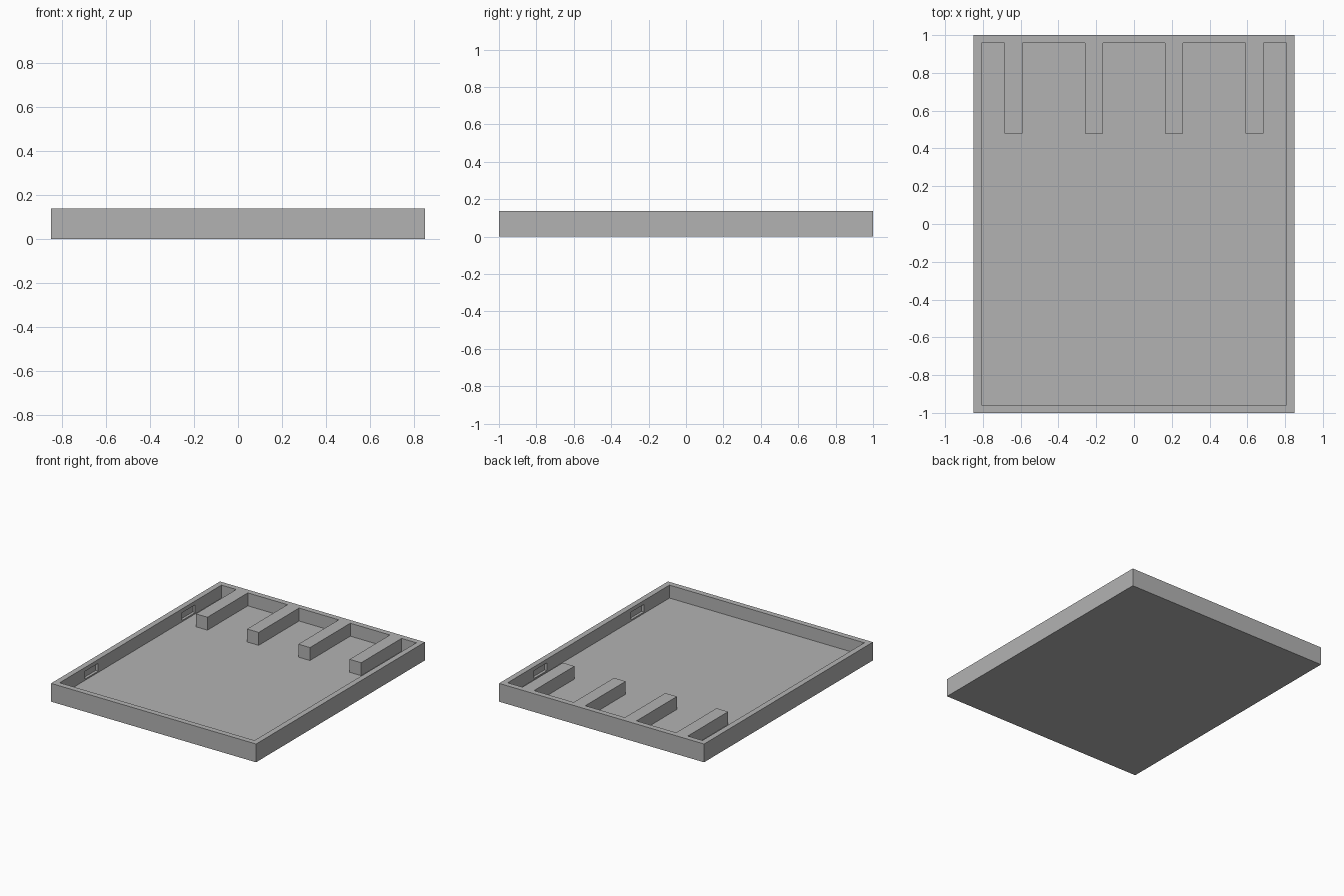
import bpy
import bmesh

WIDTH, LENGTH, HEIGHT = 1.70, 2.0, 0.137
WALL, FLOOR = 0.042, 0.04
RIB_WIDTH, RIB_END = 0.096, 0.48
RIB_SPACING = WIDTH / 4

cube = bpy.data.objects.get("Cube")
if cube:
    bpy.data.objects.remove(cube, do_unlink=True)

grey = bpy.data.materials.new("plain_grey")
grey.use_nodes = True
colour = (0.45, 0.45, 0.45, 1)
grey.diffuse_color = colour
grey.node_tree.nodes["Principled BSDF"].inputs["Base Color"].default_value = colour


def prism(name, outline, bottom, top):
    """Extrude a flat outline upwards into a closed solid."""
    bm = bmesh.new()
    face = bm.faces.new([bm.verts.new((x, y, bottom)) for x, y in outline])
    result = bmesh.ops.extrude_face_region(bm, geom=[face])
    verts = [v for v in result["geom"] if isinstance(v, bmesh.types.BMVert)]
    bmesh.ops.translate(bm, verts=verts, vec=(0, 0, top - bottom))
    bmesh.ops.recalc_face_normals(bm, faces=bm.faces)
    mesh = bpy.data.meshes.new(name)
    bm.to_mesh(mesh)
    bm.free()
    mesh.materials.append(grey)
    obj = bpy.data.objects.new(name, mesh)
    bpy.context.collection.objects.link(obj)
    return obj


def rectangle(x0, x1, y0, y1):
    return [(x0, y0), (x1, y0), (x1, y1), (x0, y1)]


def cut(target, cutter):
    """Subtract the cutter and discard it."""
    mod = target.modifiers.new("cut", "BOOLEAN")
    mod.operation = "DIFFERENCE"
    mod.solver = "EXACT"
    mod.object = cutter
    cutter.hide_render = True
    bpy.context.view_layer.objects.active = target
    bpy.ops.object.modifier_apply(modifier=mod.name)
    bpy.data.objects.remove(cutter, do_unlink=True)


# Solid tray block
half_w, half_l = WIDTH / 2, LENGTH / 2
tray = prism("tray", rectangle(-half_w, half_w, -half_l, half_l), 0, HEIGHT)

# Cavity outline, leaving four ribs standing along the back wall
in_x, in_y = half_w - WALL, half_l - WALL
outline = [(in_x, in_y), (in_x, -in_y), (-in_x, -in_y), (-in_x, in_y)]
for i in range(4):
    centre = (i - 1.5) * RIB_SPACING
    left, right = centre - RIB_WIDTH / 2, centre + RIB_WIDTH / 2
    outline += [(left, in_y), (left, RIB_END), (right, RIB_END), (right, in_y)]
cut(tray, prism("cavity", outline, FLOOR, HEIGHT + 0.1))

# Shallow latch pockets inside both side walls
for side in (-1, 1):
    for y in (-0.58, 0.57):
        xs = sorted((side * (in_x - 0.02), side * (in_x + 0.02)))
        pocket = rectangle(*xs, y - 0.077, y + 0.077)
        cut(tray, prism("pocket", pocket, 0.05, 0.108))
